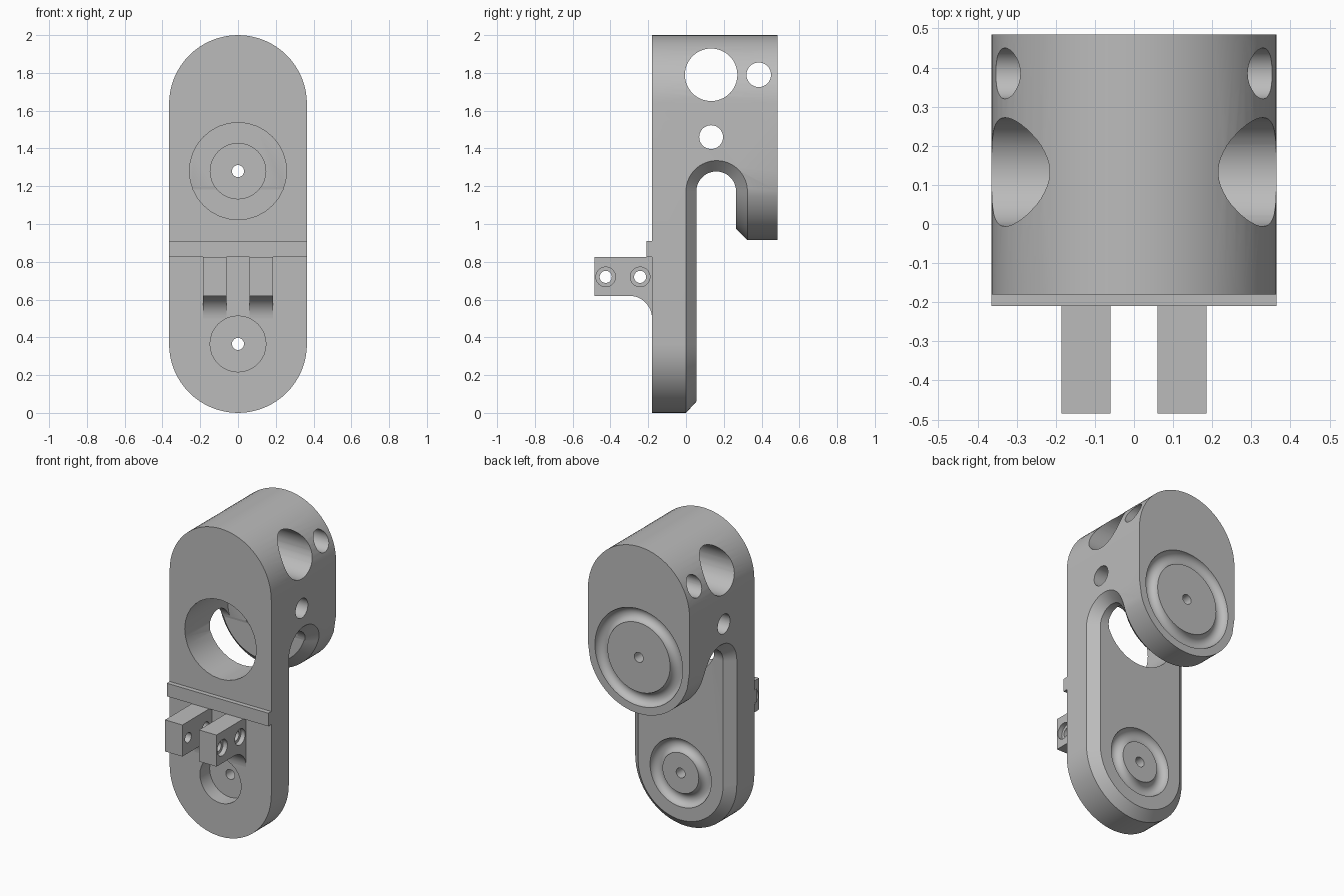
import bpy, bmesh
from math import sin, cos, pi, asin, sqrt, radians

default = bpy.data.objects.get("Cube")
if default:
    bpy.data.objects.remove(default, do_unlink=True)

grey = bpy.data.materials.new("plain grey")
grey.use_nodes = True
GREY = (0.5, 0.5, 0.5, 1)
grey.diffuse_color = GREY
for node in grey.node_tree.nodes:
    if node.type == "BSDF_PRINCIPLED":
        node.inputs["Base Color"].default_value = GREY

R = 0.365               # half width of the body
C = 0.06                # chamfer
LEG_Z, HUB_Z, TOP_Z, ARCH_Z = 0.365, 1.28, 1.635, 1.173
FRONT, BACK = -0.18, 0.485
N = 32


def make_object(name, faces):
    """Mesh object from a list of faces, each a list of points."""
    bm = bmesh.new()
    for pts in faces:
        bm.faces.new([bm.verts.new(p) for p in pts])
    bmesh.ops.remove_doubles(bm, verts=bm.verts, dist=1e-5)
    bmesh.ops.recalc_face_normals(bm, faces=bm.faces)
    mesh = bpy.data.meshes.new(name)
    bm.to_mesh(mesh)
    bm.free()
    mesh.materials.append(grey)
    obj = bpy.data.objects.new(name, mesh)
    bpy.context.collection.objects.link(obj)
    return obj


def arc(y, z, r, start, end):
    steps = [start + (end - start) * i / N for i in range(N + 1)]
    return [(r * cos(a), y, z + r * sin(a)) for a in steps]


def strip(a, b):
    return [[a[i], a[i + 1], b[i + 1], b[i]] for i in range(len(a) - 1)]


def prism(name, profile, x0, x1):
    """Extrude a (y, z) profile along x."""
    a = [(x0, y, z) for y, z in profile]
    b = [(x1, y, z) for y, z in profile]
    return make_object(name, [a, b] + strip(a + a[:1], b + b[:1]))


def select_only(obj):
    bpy.ops.object.select_all(action="DESELECT")
    obj.select_set(True)
    bpy.context.view_layer.objects.active = obj


def cut(obj, cutter):
    cutter.hide_render = True
    mod = obj.modifiers.new("cut", "BOOLEAN")
    mod.operation = "DIFFERENCE"
    mod.solver = "EXACT"
    mod.object = cutter
    select_only(obj)
    bpy.ops.object.modifier_apply(modifier=mod.name)
    bpy.data.objects.remove(cutter, do_unlink=True)


def drill_y(obj, z, r, y0, y1):
    a, b = arc(y0, z, r, 0, 2 * pi)[:-1], arc(y1, z, r, 0, 2 * pi)[:-1]
    cut(obj, make_object("cutter", [a, b] + strip(a + a[:1], b + b[:1])))


def drill_x(obj, y, z, r, x0, x1):
    ring = [(y + r * cos(2 * pi * i / 48), z + r * sin(2 * pi * i / 48)) for i in range(48)]
    cut(obj, prism("cutter", ring, x0, x1))


def ring_groove(obj, y, z, r):
    bpy.ops.mesh.primitive_torus_add(
        major_radius=r, minor_radius=0.045, major_segments=64, minor_segments=24,
        location=(0, y, z), rotation=(pi / 2, 0, 0))
    cut(obj, bpy.context.object)


# Body: rounded front leg and shorter rear hub, joined over an arch
tf, tb = arc(FRONT, TOP_Z, R, 0, pi), arc(BACK, TOP_Z, R, 0, pi)
lf, lo = arc(FRONT, LEG_Z, R, pi, 2 * pi), arc(0, LEG_Z, R, pi, 2 * pi)
li = arc(0.055, LEG_Z, R - C, pi, 2 * pi)
dip = asin((HUB_Z - ARCH_Z) / R)
hi, ho, hb = [arc(y, HUB_Z, r, pi + dip, 2 * pi - dip)
              for y, r in ((0.265, R - C), (0.325, R), (BACK, R))]
faces = strip(tf, tb) + strip(lf, lo) + strip(lo, li) + strip(hi, ho) + strip(ho, hb)
faces += [tf + lf, tb + [(-R, BACK, HUB_Z)] + hb + [(R, BACK, HUB_Z)], hi]

# Arch with chamfered rims, and the flat flanks on both sides
undersides = []
for side, end, top in ((-1, 0, -1), (1, -1, 0)):
    outer, inner = [], []
    for k in range(N + 1):
        t = pi * k / N
        y, z = 0.1625 * (1 - cos(t)), ARCH_Z + 0.1625 * sin(t)
        w = sqrt(R**2 - (HUB_Z - z)**2) if y > 0.16 and z < HUB_Z else R
        outer.append((side * w, y, z))
        inner.append((side * (w - C), 0.16 - 0.105 * cos(t), ARCH_Z + 0.105 * sin(t)))
    outer[-1], inner[-1] = ho[end], hi[end]
    undersides.append(inner)
    faces += strip(outer, inner)
    faces.append([lo[end], outer[0], inner[0], li[end]])
    m = 3 * N // 4
    corner = (side * R, BACK, HUB_Z)
    faces.append([tf[top], lf[end], lo[end]] + outer[:m + 1] + [corner, tb[top]])
    faces.append(outer[m:] + [hb[end], corner])
left, right = undersides
faces += strip(left, right)
faces.append(li + [right[0], left[0]])
body = make_object("body", faces)

# Bore, recesses, pivot holes and ring grooves
drill_y(body, HUB_Z, 0.257, -0.3, 0.262)
drill_y(body, HUB_Z, 0.147, 0.2, 0.36)
drill_y(body, HUB_Z, 0.032, 0.21, 0.6)
drill_y(body, LEG_Z, 0.148, -0.3, -0.08)
drill_y(body, LEG_Z, 0.032, -0.29, 0.2)
ring_groove(body, BACK + 0.002, HUB_Z, 0.27)
ring_groove(body, 0.057, LEG_Z, 0.175)

# Cross holes through the head
for y, z, r in ((0.133, 1.79, 0.139), (0.385, 1.79, 0.065), (0.133, 1.46, 0.063)):
    drill_x(body, y, z, r, -0.6, 0.6)

# Front ledge
ledge = prism("front_ledge", [(-0.21, 0.825), (FRONT, 0.825), (FRONT, 0.91), (-0.21, 0.91)], -R, R)

# Pair of lugs with filleted undersides and counterbored holes
parts = [body, ledge]
fillet = [(-0.3 + 0.12 * sin(pi * i / 24), 0.5 + 0.12 * cos(pi * i / 24)) for i in range(13)]
lug_profile = [(-0.485, 0.825), (-0.485, 0.62)] + fillet + [(-0.175, 0.5), (-0.175, 0.825)]
for name, s in (("left_lug", 1), ("right_lug", -1)):
    lug = prism(name, lug_profile, s * 0.06, s * 0.185)
    for y in (-0.425, -0.243):
        drill_x(lug, y, 0.72, 0.032, s * 0.03, s * 0.22)
        drill_x(lug, y, 0.72, 0.052, s * 0.155, s * 0.23)
    parts.append(lug)

for obj in parts:
    select_only(obj)
    bpy.ops.object.shade_smooth_by_angle(angle=radians(30))
